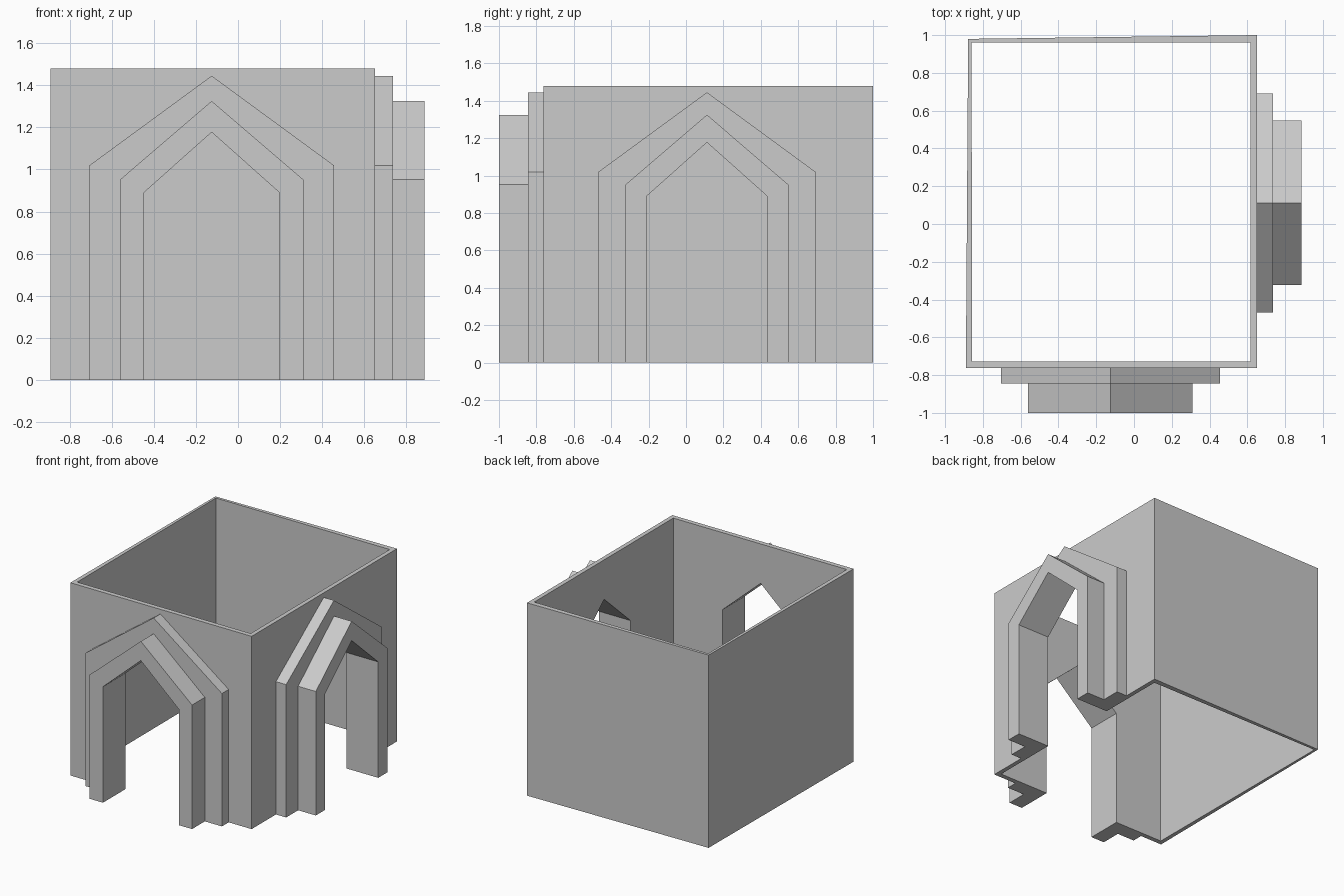
import bpy, bmesh

if "Cube" in bpy.data.objects:
    bpy.data.objects.remove(bpy.data.objects["Cube"])

H = 1.48
# wall corners in plan: front-left, front-right, back-right, back-left
OUT = [(-0.89, -0.763), (0.65, -0.763), (0.65, 1.0), (-0.878, 0.98)]
INN = [(-0.857, -0.727), (0.617, -0.727), (0.617, 0.96), (-0.86, 0.96)]
# pointed arch outlines: half width, shoulder height, apex height
OPENING = (0.322, 0.89, 1.177)
INNER_TIER = (0.435, 0.952, 1.325)
OUTER_TIER = (0.58, 1.02, 1.445)


def finish(name, bm):
    bmesh.ops.remove_doubles(bm, verts=bm.verts, dist=1e-5)
    bmesh.ops.recalc_face_normals(bm, faces=bm.faces)
    mesh = bpy.data.meshes.new(name)
    bm.to_mesh(mesh)
    bm.free()
    bpy.context.collection.objects.link(bpy.data.objects.new(name, mesh))


def porch_wall(name, side, centre, depths):
    """Wall with a stepped pointed porch, lofted through 5-point outlines."""
    inner, wall, mid, front = depths
    a, b = side, side + 1

    def place(u, d, z):
        return (u, d, z) if side == 0 else (d, u, z)

    def arch(shape, d):
        w, s, top = shape
        pts = [(-w, 0), (-w, s), (0, top), (w, s), (w, 0)]
        return [place(centre + u, d, z) for u, z in pts]

    def wall_outline(plan):
        p, q = plan[a], plan[b]
        m = place(centre, plan[a][1 - side], H)
        return [(*p, 0), (*p, H), m, (*q, H), (*q, 0)]

    loops = [arch(OPENING, inner), arch(OPENING, front),
             arch(INNER_TIER, front), arch(INNER_TIER, mid),
             arch(OUTER_TIER, mid), arch(OUTER_TIER, wall),
             wall_outline(OUT), wall_outline(INN)]
    bm = bmesh.new()
    vs = [[bm.verts.new(p) for p in loop] for loop in loops]
    for i in range(8):
        cur, nxt = vs[i], vs[(i + 1) % 8]
        for k in range(4):
            if i == 6 and k in (0, 3):   # mitred ends meet the next wall
                continue
            bm.faces.new((cur[k], cur[k + 1], nxt[k + 1], nxt[k]))
    # feet of the wall and porch
    bm.faces.new([v[0] for v in vs])
    bm.faces.new([v[4] for v in vs])
    finish(name, bm)


def plain_wall(name, a, b):
    bm = bmesh.new()
    o0, o1, o2, o3 = [bm.verts.new((*OUT[i], z)) for i, z in ((a, 0), (b, 0), (b, H), (a, H))]
    i0, i1, i2, i3 = [bm.verts.new((*INN[i], z)) for i, z in ((a, 0), (b, 0), (b, H), (a, H))]
    for f in ((o0, o1, o2, o3), (i1, i0, i3, i2), (o3, o2, i2, i3), (o1, o0, i0, i1)):
        bm.faces.new(f)
    finish(name, bm)


# front and right walls with porches
porch_wall("front_porch_wall", 0, -0.125, (-0.727, -0.763, -0.845, -1.0))
porch_wall("side_porch_wall", 1, 0.112, (0.617, 0.65, 0.737, 0.887))
# back and left walls
plain_wall("back_wall", 2, 3)
plain_wall("left_wall", 3, 0)
